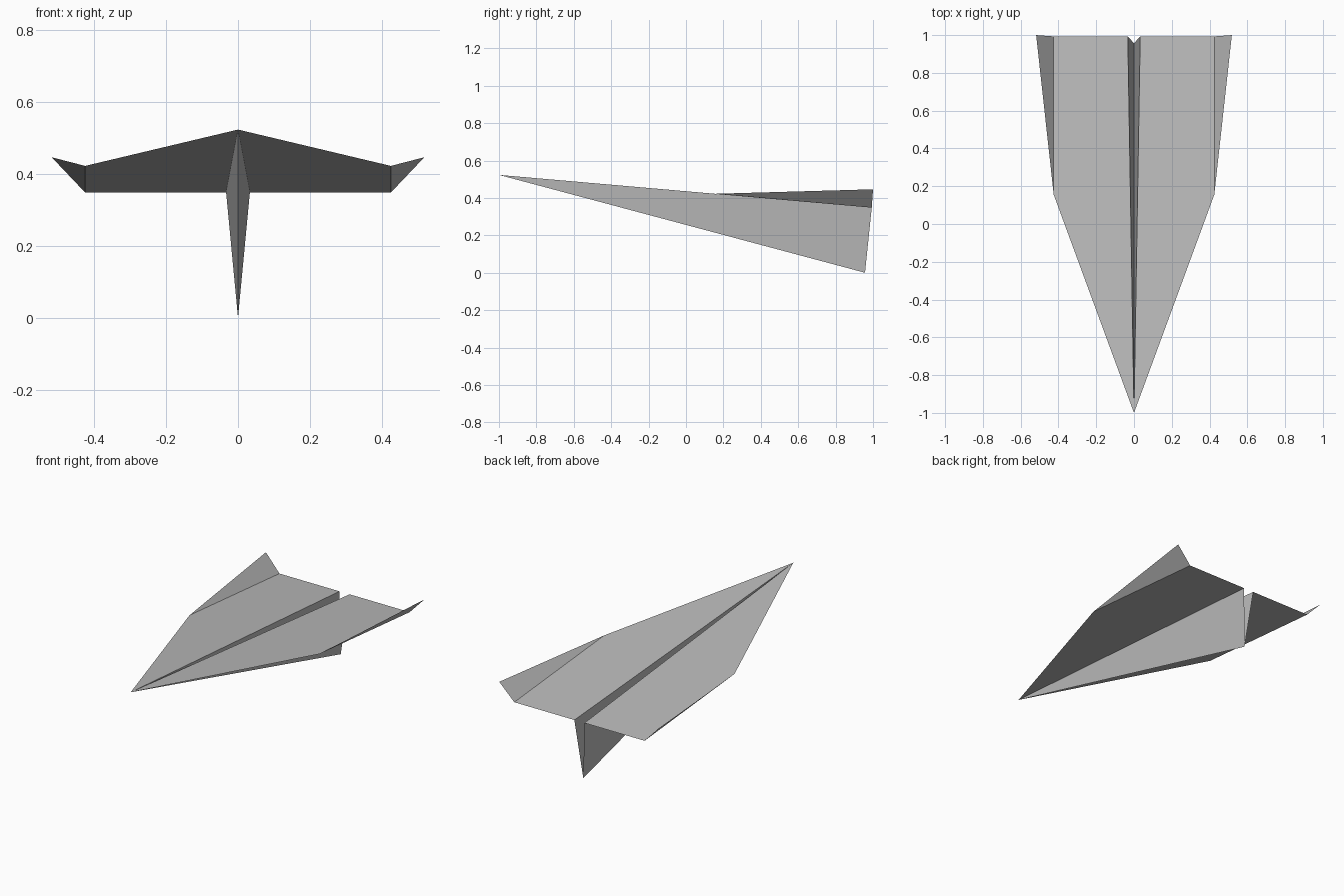
import bpy
import bmesh
from mathutils import Vector

# Remove the default object
cube = bpy.data.objects.get("Cube")
if cube:
    bpy.data.objects.remove(cube, do_unlink=True)

# Plain paper colour
paper = bpy.data.materials.new("paper_grey")
paper.use_nodes = True
colour = (0.5, 0.5, 0.5, 1)
paper.diffuse_color = colour
paper.node_tree.nodes["Principled BSDF"].inputs["Base Color"].default_value = colour

# Fold points on the left half of the sheet
nose = Vector((0, -1, 0.523))
root = Vector((0.033, 0.993, 0.348))
wing_front = Vector((0.425, 0.155, 0.422))
wing_rear = Vector((0.425, 0.993, 0.348))
tip = Vector((0.518, 1, 0.446))
keel = Vector((0, 0.957, 0))


def sheet(name, points, side):
    """Make one flat folded panel, mirrored when side is -1."""
    bm = bmesh.new()
    verts = [bm.verts.new((p.x * side, p.y, p.z)) for p in points]
    face = bm.faces.new(verts if side > 0 else verts[::-1])
    face.smooth = False
    mesh = bpy.data.meshes.new(name)
    bm.to_mesh(mesh)
    bm.free()
    mesh.materials.append(paper)
    obj = bpy.data.objects.new(name, mesh)
    bpy.context.collection.objects.link(obj)
    return obj


# Wings, upturned winglets and the two walls of the folded keel
for label, side in (("left", 1), ("right", -1)):
    sheet(label + "_wing", (nose, wing_front, wing_rear, root), side)
    sheet(label + "_winglet", (wing_front, tip, wing_rear), side)
    sheet(label + "_keel_wall", (nose, root, keel), side)
